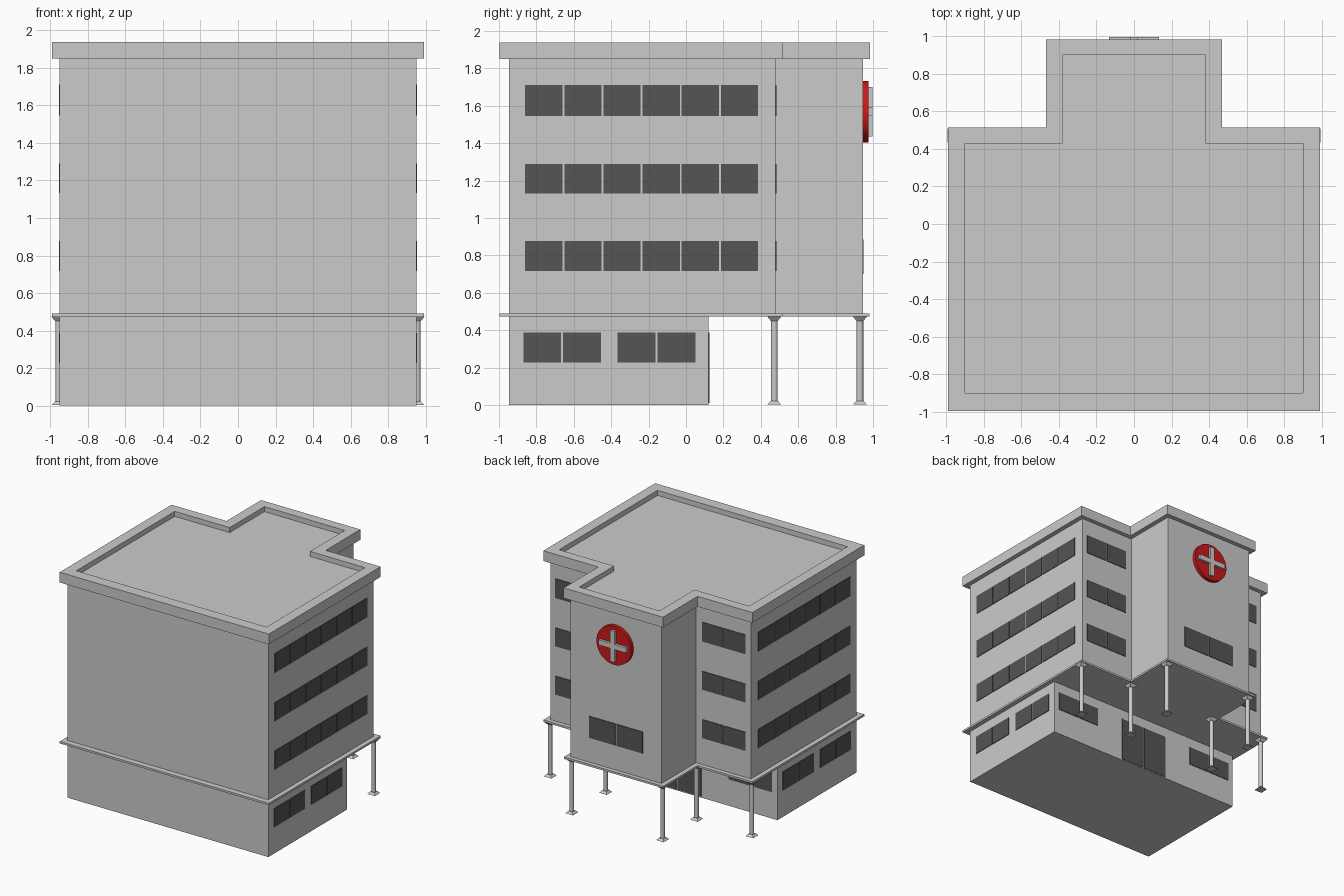
import bpy, bmesh, math
from mathutils import Matrix

if "Cube" in bpy.data.objects:
    bpy.data.objects.remove(bpy.data.objects["Cube"])


def material(name, color):
    m = bpy.data.materials.new(name)
    m.diffuse_color = color
    m.use_nodes = True
    m.node_tree.nodes["Principled BSDF"].inputs["Base Color"].default_value = m.diffuse_color
    return m


glass = material("dark_glass", (0.09, 0.09, 0.09, 1))
red = material("sign_red", (0.6, 0.01, 0.01, 1))
pale = material("sign_pale", (0.75, 0.75, 0.75, 1))


def finish(name, bm, mat=None, smooth=False):
    bmesh.ops.recalc_face_normals(bm, faces=bm.faces)
    me = bpy.data.meshes.new(name)
    bm.to_mesh(me)
    bm.free()
    ob = bpy.data.objects.new(name, me)
    bpy.context.collection.objects.link(ob)
    if mat:
        me.materials.append(mat)
    if smooth:
        bpy.ops.object.select_all(action="DESELECT")
        ob.select_set(True)
        bpy.context.view_layer.objects.active = ob
        bpy.ops.object.shade_smooth_by_angle(angle=math.radians(35))
    return ob


def add_box(bm, x0, x1, y0, y1, z0, z1):
    center = Matrix.Translation(((x0 + x1) / 2, (y0 + y1) / 2, (z0 + z1) / 2))
    size = Matrix.Diagonal((abs(x1 - x0), abs(y1 - y0), abs(z1 - z0), 1))
    bmesh.ops.create_cube(bm, size=1, matrix=center @ size)


def box(name, *dims, mat=None):
    bm = bmesh.new()
    add_box(bm, *dims)
    return finish(name, bm, mat)


def t_outline(wide, front, step, narrow, back):
    right = [(wide, front), (wide, step), (narrow, step), (narrow, back)]
    return right + [(-x, y) for x, y in reversed(right)]


def prism(name, outline, z0, z1):
    bm = bmesh.new()
    face = bm.faces.new([bm.verts.new((x, y, z0)) for x, y in outline])
    top = bmesh.ops.extrude_face_region(bm, geom=[face], use_keep_orig=True)["geom"]
    bmesh.ops.translate(bm, vec=(0, 0, z1 - z0),
                        verts=[g for g in top if isinstance(g, bmesh.types.BMVert)])
    return finish(name, bm)


# Ground floor, slab and T-shaped upper floors up to the roof deck
box("ground_floor", -0.95, 0.95, -0.947, 0.12, 0, 0.48)
prism("floor_slab", t_outline(0.99, -0.997, 0.515, 0.47, 0.98), 0.473, 0.49)
prism("upper_floors", t_outline(0.95, -0.947, 0.478, 0.43, 0.945), 0.488, 1.895)

# Parapet ring around the roof deck
outer = t_outline(0.99, -0.997, 0.515, 0.47, 0.983)
inner = t_outline(0.90, -0.90, 0.43, 0.38, 0.90)
bm = bmesh.new()
loops = [[bm.verts.new((x, y, z)) for x, y in pts]
         for pts, z in ((outer, 1.85), (outer, 1.938), (inner, 1.938), (inner, 1.85))]
for a, b in zip(loops, loops[1:] + loops[:1]):
    for i in range(8):
        j = (i + 1) % 8
        bm.faces.new((a[i], a[j], b[j], b[i]))
finish("roof_parapet", bm)

GAP, PROUD = 0.005, 0.005


def window(name, axis, wall, start, end, count, z0, z1):
    """Row of thin panes on a wall; axis is the direction the row runs."""
    bm = bmesh.new()
    step = (end - start) / count
    out = wall + math.copysign(PROUD, wall)
    back = wall - math.copysign(PROUD, wall)
    for i in range(count):
        a, b = start + i * step + GAP, start + (i + 1) * step - GAP
        if axis == "y":
            add_box(bm, back, out, a, b, z0, z1)
        else:
            add_box(bm, a, b, back, out, z0, z1)
    finish(name, bm, glass)


# Window rows, mirrored left and right
floors = [(0.718, 0.877), (1.132, 1.29), (1.545, 1.71)]
for s, side in ((1, "right"), (-1, "left")):
    a, b = sorted((s * 0.485, s * 0.905))
    for n, (z0, z1) in enumerate(floors, 1):
        window(f"{side}_windows_{n}", "y", s * 0.95, -0.865, 0.39, 6, z0, z1)
        window(f"back_{side}_window_{n}", "x", 0.478, a, b, 2, z0, z1)
    window(f"{side}_ground_window_front", "y", s * 0.95, -0.875, -0.45, 2, 0.228, 0.387)
    window(f"{side}_ground_window_rear", "y", s * 0.95, -0.372, 0.055, 2, 0.228, 0.387)
    window(f"back_{side}_ground_window", "x", 0.12, a, b, 2, 0.228, 0.387)
window("tower_window", "x", 0.945, -0.26, 0.26, 2, 0.70, 0.885)
window("entrance_doors", "x", 0.12, -0.235, 0.235, 2, 0.01, 0.387)


# Round shafts with flared square bases and caps
def pillar(name, x, y):
    bm = bmesh.new()

    def cone(sides, r1, r2, z0, z1, turn=0.0):
        bmesh.ops.create_cone(
            bm, cap_ends=True, segments=sides, radius1=r1, radius2=r2, depth=z1 - z0,
            matrix=Matrix.Translation((x, y, (z0 + z1) / 2)) @ Matrix.Rotation(turn, 4, "Z"))

    r2 = math.sqrt(2)
    cone(16, 0.018, 0.018, 0.01, 0.47)
    cone(4, 0.036 * r2, 0.02 * r2, 0.004, 0.022, math.pi / 4)
    cone(4, 0.019 * r2, 0.038 * r2, 0.45, 0.474, math.pi / 4)
    finish(name, bm, smooth=True)


for s, side in ((1, "right"), (-1, "left")):
    pillar(f"{side}_outer_pillar", s * 0.955, 0.472)
    pillar(f"{side}_inner_pillar", s * 0.43, 0.472)
    pillar(f"{side}_porch_pillar", s * 0.43, 0.93)

# Round red sign with a raised cross
bm = bmesh.new()
bmesh.ops.create_cone(bm, cap_ends=True, segments=48, radius1=0.165, radius2=0.165, depth=0.035,
                      matrix=Matrix.Translation((0, 0.9585, 1.568)) @ Matrix.Rotation(math.pi / 2, 4, "X"))
finish("sign_disc", bm, red, smooth=True)
bm = bmesh.new()
W, L, V = 0.022, 0.132, 1.568
cross = [(W, W), (W, L), (-W, L), (-W, W), (-L, W), (-L, -W),
         (-W, -W), (-W, -L), (W, -L), (W, -W), (L, -W), (L, W)]
face = bm.faces.new([bm.verts.new((x, 0.97, V + z)) for x, z in cross])
ext = bmesh.ops.extrude_face_region(bm, geom=[face], use_keep_orig=True)["geom"]
bmesh.ops.translate(bm, vec=(0, 0.027, 0),
                    verts=[g for g in ext if isinstance(g, bmesh.types.BMVert)])
finish("sign_cross", bm, pale)
